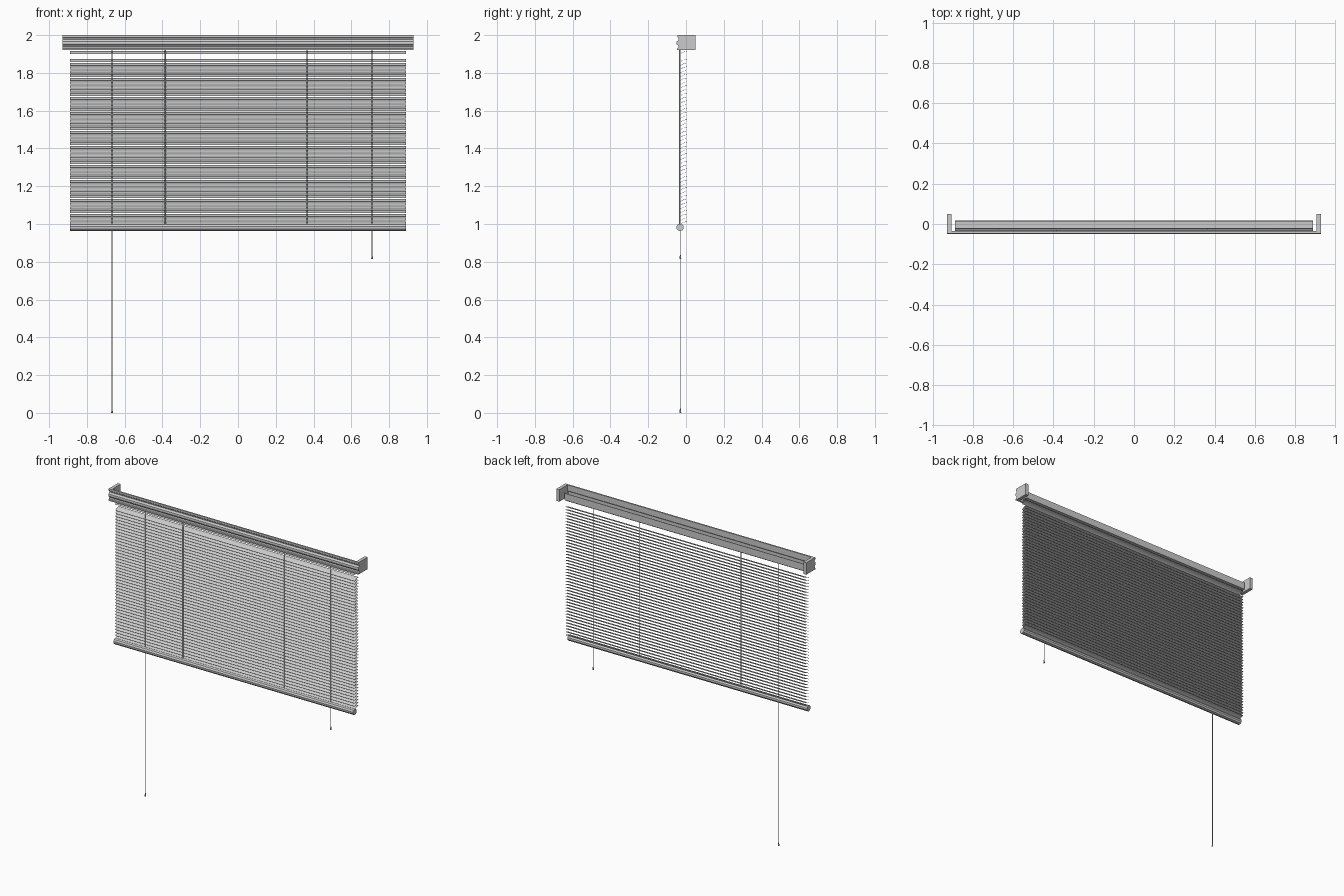
import bpy, math

if "Cube" in bpy.data.objects:
    bpy.data.objects.remove(bpy.data.objects["Cube"])


def mesh_object(name, verts, faces):
    me = bpy.data.meshes.new(name)
    me.from_pydata(verts, [], faces)
    me.update()
    ob = bpy.data.objects.new(name, me)
    bpy.context.collection.objects.link(ob)
    return ob


def extrude_x(name, profile, half, z=0.0):
    """Sweep a closed (y, z) profile from -half to half along x."""
    if sum(a[0] * b[1] - b[0] * a[1] for a, b in zip(profile, profile[1:] + profile[:1])) < 0:
        profile = profile[::-1]
    n = len(profile)
    verts = [(x, y, pz + z) for x in (-half, half) for y, pz in profile]
    faces = [(i, (i + 1) % n, n + (i + 1) % n, n + i)[::-1] for i in range(n)]
    faces += [tuple(range(n))[::-1], tuple(range(n, 2 * n))]
    return mesh_object(name, verts, faces)


def box(name, lo, hi):
    bpy.ops.mesh.primitive_cube_add(size=1, location=[(a + b) / 2 for a, b in zip(lo, hi)])
    ob = bpy.context.object
    ob.name = name
    ob.scale = [b - a for a, b in zip(lo, hi)]
    return ob


def rod(name, x, y, z0, z1, r0, r1, sides=8):
    bpy.ops.mesh.primitive_cone_add(vertices=sides, radius1=r0, radius2=r1,
                                    depth=z1 - z0, location=(x, y, (z0 + z1) / 2))
    bpy.context.object.name = name


# Moulded valance front
extrude_x("valance", [(-.036, 2.0), (-.046, 2.0), (-.046, 1.988), (-.041, 1.984),
                      (-.039, 1.976), (-.043, 1.970), (-.049, 1.966), (-.050, 1.958),
                      (-.049, 1.950), (-.043, 1.946), (-.039, 1.940), (-.042, 1.932),
                      (-.048, 1.929), (-.048, 1.92), (-.036, 1.92)], 0.928)

# Valance returns at both ends
for side, label in ((-1, "left"), (1, "right")):
    xs = sorted((side * 0.906, side * 0.928))
    box("valance_return_" + label, (xs[0], -0.037, 1.92), (xs[1], 0.05, 2.0))

# Open-topped head rail
extrude_x("head_rail", [(-.024, 1.968), (-.024, 1.922), (.017, 1.922), (.017, 1.968),
                        (.013, 1.968), (.013, 1.926), (-.020, 1.926), (-.020, 1.968)], 0.89)

# Crowned slats, front edge tilted down
tilt, width, crown, thick = math.radians(22), 0.040, 0.003, 0.0014
arc = [(t * width / 2, crown * (1 - t * t)) for t in (-1, -0.5, 0, 0.5, 1)]
section = arc + [(u, v - thick) for u, v in reversed(arc)]
c, s = math.cos(tilt), math.sin(tilt)
slat_profile = [(-0.013 + u * c - v * s, u * s + v * c) for u, v in section]
extrude_x("top_slat", slat_profile, 0.89, 1.908)
count = 44
for i in range(count):
    extrude_x("slat", slat_profile, 0.89, 1.866 - i * (1.866 - 1.006) / (count - 1))

# Rounded bottom rail
extrude_x("bottom_rail", [(-.031 + .0195 * math.cos(a), .982 + .0195 * math.sin(a))
                          for a in [math.radians(22.5 + 36 * k) for k in range(10)]], 0.89)

# Ladder cords and tilt wand
rod("ladder_cord_left", -0.385, -0.033, 0.99, 1.93, .003, .003)
rod("ladder_cord_right", 0.365, -0.030, 0.99, 1.93, .002, .002)

# Pull cords with tassels
for label, x, z in (("left", -0.667, 0.0), ("right", 0.71, 0.815)):
    rod("pull_cord_" + label, x, -0.030, z + 0.015, 1.93, .002, .002)
    rod("tassel_" + label, x, -0.030, z, z + 0.022, .005, .0025)
